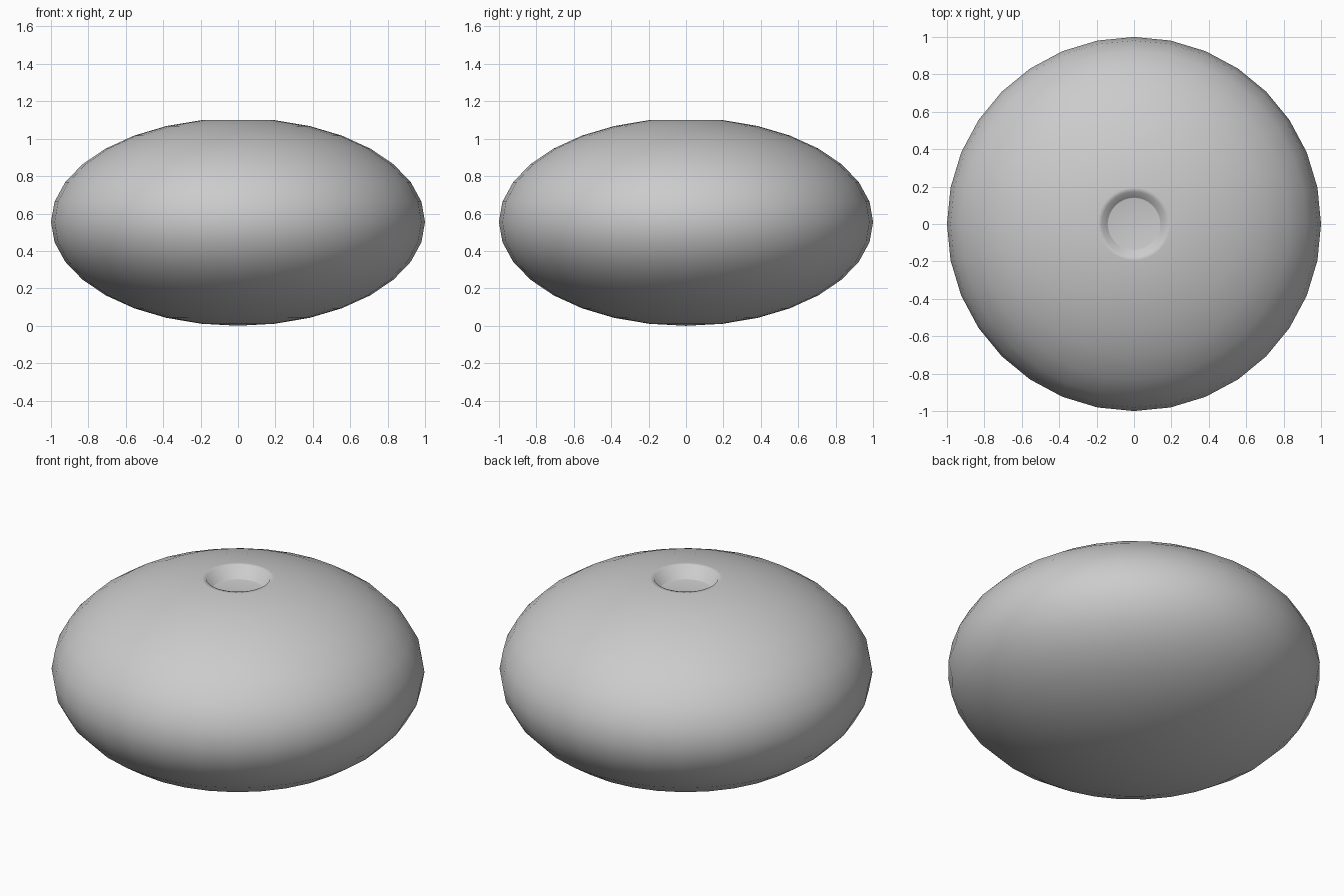
import bpy, bmesh
from math import sin, cos, pi

if "Cube" in bpy.data.objects:
    bpy.data.objects.remove(bpy.data.objects["Cube"])

SEGMENTS, RINGS = 32, 16
HALF_HEIGHT = 0.555

# Profile from the bottom up: squashed sphere, open at the last ring
profile = [(sin(pi * i / RINGS), HALF_HEIGHT * (1 - cos(pi * i / RINGS)))
           for i in range(1, RINGS)]
rim_z = profile[-1][1]
# Recess in the top: flat lip, sloping wall, flat floor
profile += [(0.172, rim_z), (0.142, rim_z - 0.07), (0.138, rim_z - 0.071)]

bm = bmesh.new()
rings = [[bm.verts.new((r * cos(2 * pi * k / SEGMENTS), r * sin(2 * pi * k / SEGMENTS), z))
          for k in range(SEGMENTS)] for r, z in profile]
bottom = bm.verts.new((0, 0, 0))
for k in range(SEGMENTS):
    n = (k + 1) % SEGMENTS
    bm.faces.new((bottom, rings[0][n], rings[0][k]))
    for low, high in zip(rings, rings[1:]):
        bm.faces.new((low[k], low[n], high[n], high[k]))
bm.faces.new(rings[-1])

for face in bm.faces:
    face.smooth = True
bmesh.ops.recalc_face_normals(bm, faces=bm.faces)

mesh = bpy.data.meshes.new("round_body")
bm.to_mesh(mesh)
bm.free()
body = bpy.data.objects.new("round_body", mesh)
bpy.context.collection.objects.link(body)
